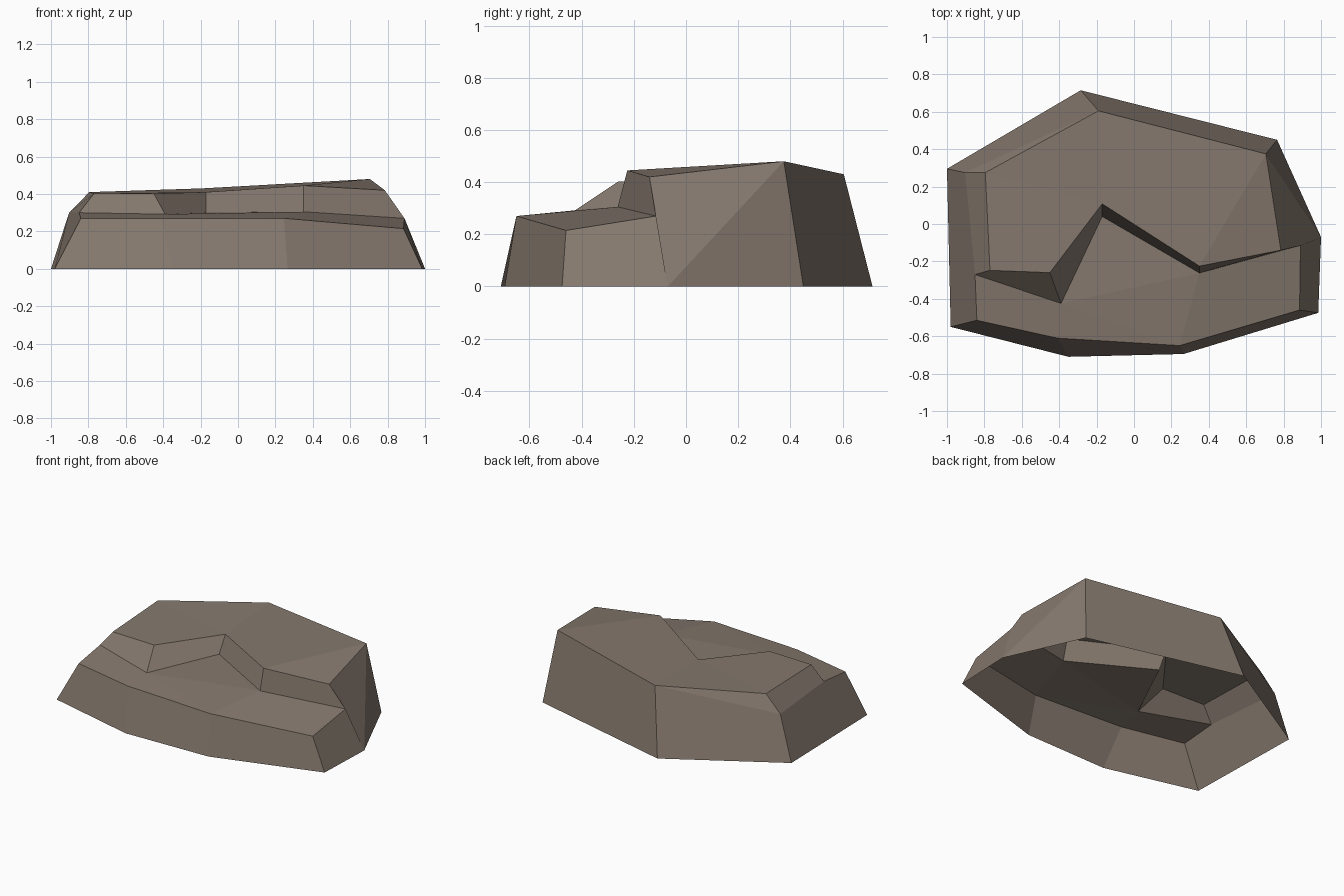
import bpy, bmesh

if "Cube" in bpy.data.objects:
    bpy.data.objects.remove(bpy.data.objects["Cube"])

# Stone colour
stone = bpy.data.materials.new("warm grey stone")
stone.diffuse_color = (0.235, 0.19, 0.155, 1)
stone.use_nodes = True
stone.node_tree.nodes["Principled BSDF"].inputs["Base Color"].default_value = stone.diffuse_color

bm = bmesh.new()


def ring(points):
    return [bm.verts.new(p) for p in points]


def skirt(lower, upper):
    """Quads between two matching rows of points."""
    for i in range(len(lower) - 1):
        bm.faces.new((lower[i], lower[i + 1], upper[i + 1], upper[i]))


# Ground outlines: front (left to right) and back (right to left)
ground_front = ring([(-.98, -.55, 0), (-.35, -.71, 0), (.265, -.695, 0), (.985, -.475, 0)])
ground_back = ring([(1, -.07, 0), (.765, .45, 0), (-.285, .715, 0), (-1, .295, 0)])

# Front rim of the low ledge, and the zigzag crack where it meets the upper tier
rim = ring([(-.84, -.515, .27), (-.41, -.61, .27), (.245, -.65, .27), (.885, -.46, .215)])
crack = ring([(-.85, -.27, .30), (-.39, -.425, .292), (-.17, .04, .30), (.35, -.262, .305), (.89, -.115, .27)])

# Upper tier: zigzag front edge (left to right) and back edge (right to left)
edge = ring([(-.77, -.248, .402), (-.45, -.26, .402), (-.17, .108, .41), (.35, -.225, .445), (.785, -.14, .42)])
back = ring([(.705, .375, .48), (-.19, .605, .43), (-.795, .275, .41)])
shoulder = bm.verts.new((-.903, .275, .30))

# Front wall and step risers
skirt(ground_front, rim)
skirt(crack, edge)

# Low ledge surface
for f in ((crack[0], rim[0], rim[1], crack[1]), (crack[1], rim[1], rim[2]),
          (crack[1], rim[2], crack[3]), (crack[1], crack[3], crack[2]),
          (crack[3], rim[2], rim[3], crack[4])):
    bm.faces.new(f)

# Right side
bm.faces.new((ground_front[3], ground_back[0], crack[4], rim[3]))
bm.faces.new((ground_back[0], back[0], edge[4], crack[4]))
bm.faces.new((ground_back[0], ground_back[1], back[0]))

# Back walls
bm.faces.new((ground_back[1], ground_back[2], back[1], back[0]))
bm.faces.new((ground_back[2], ground_back[3], shoulder, back[1]))
bm.faces.new((shoulder, back[2], back[1]))

# Left side
bm.faces.new((ground_back[3], ground_front[0], rim[0], crack[0], shoulder))
bm.faces.new((shoulder, crack[0], edge[0], back[2]))

# Top plateau, split at the inner zigzag corner (underside is left open)
bm.faces.new((edge[0], edge[1], edge[2], back[2]))
bm.faces.new((edge[2], back[1], back[2]))
bm.faces.new((edge[2], edge[3], back[0], back[1]))
bm.faces.new((edge[3], edge[4], back[0]))

bm.normal_update()
mesh = bpy.data.meshes.new("stepped_rock")
bm.to_mesh(mesh)
bm.free()
mesh.materials.append(stone)
rock = bpy.data.objects.new("stepped_rock", mesh)
bpy.context.collection.objects.link(rock)
